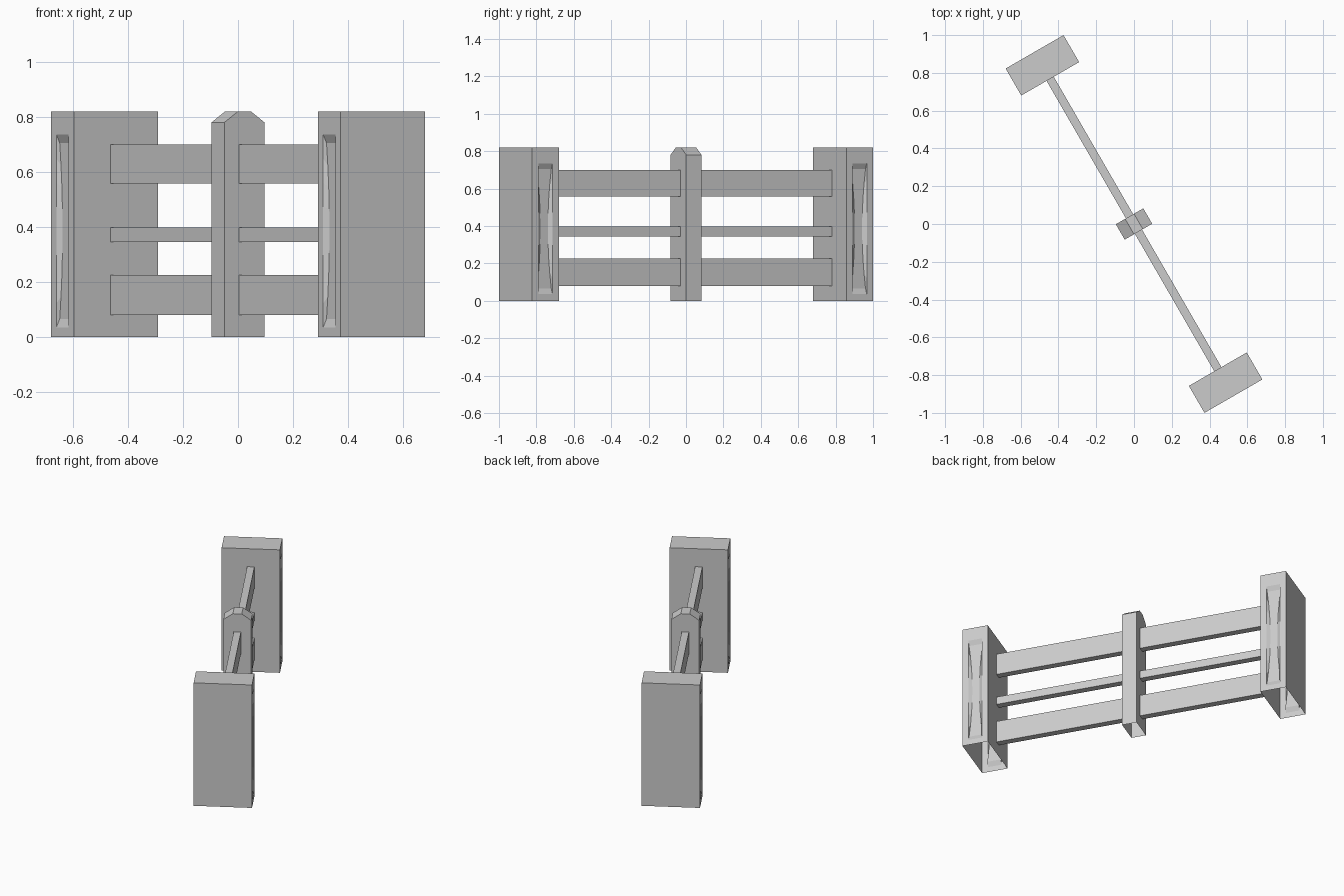
import bpy, bmesh, math

if "Cube" in bpy.data.objects:
    bpy.data.objects.remove(bpy.data.objects["Cube"])

ANGLE = math.radians(-60)      # fence runs diagonally across the ground plan
H = 0.82


def finish(name, bm, x=0.0):
    """Weld, fix normals, rotate the part onto the diagonal fence line."""
    bmesh.ops.remove_doubles(bm, verts=bm.verts, dist=1e-5)
    bmesh.ops.recalc_face_normals(bm, faces=bm.faces)
    me = bpy.data.meshes.new(name)
    bm.to_mesh(me)
    bm.free()
    ob = bpy.data.objects.new(name, me)
    ob.rotation_euler.z = ANGLE
    ob.location = (x * math.cos(ANGLE), x * math.sin(ANGLE), 0)
    bpy.context.collection.objects.link(ob)
    return ob


def face(bm, pts):
    bm.faces.new([bm.verts.new(p) for p in pts])


def recessed_end(bm, hx, y, n=8):
    """End wall with an hourglass-shaped recessed panel."""
    half, depth, pinch = 0.044, 0.014, 0.021
    yi = y - math.copysign(depth, y)
    rim, floor = [], []
    for i in range(n + 1):
        t = i / n
        rim.append((half, y, 0.035 + 0.70 * t))
        floor.append((half - pinch * (1 - (2 * t - 1) ** 2), yi, 0.065 + 0.64 * t))
    flip = lambda p, s: (p[0] * s, p[1], p[2])
    for s in (-1, 1):
        r = [flip(p, s) for p in rim]
        f = [flip(p, s) for p in floor]
        face(bm, [(s * hx, y, H), (s * hx, y, 0)] + r)       # frame side
        for i in range(n):                                   # curved side wall
            face(bm, [r[i], r[i + 1], f[i + 1], f[i]])
    for i in range(n):                                       # panel floor
        face(bm, [floor[i], floor[i + 1], flip(floor[i + 1], -1), flip(floor[i], -1)])
    for k, z in ((0, 0), (-1, H)):                           # sloped ends and frame
        face(bm, [rim[k], floor[k], flip(floor[k], -1), flip(rim[k], -1)])
        face(bm, [(hx, y, z), rim[k], flip(rim[k], -1), (-hx, y, z)])


def pillar(name, x):
    """Hollow end block, open underneath."""
    hx, hy = 0.0825, 0.177
    bm = bmesh.new()
    for s in (-1, 1):
        face(bm, [(s * hx, -hy, 0), (s * hx, hy, 0), (s * hx, hy, H), (s * hx, -hy, H)])
        recessed_end(bm, hx, s * hy)
    face(bm, [(-hx, -hy, H), (hx, -hy, H), (hx, hy, H), (-hx, hy, H)])
    finish(name, bm, x)


def middle_post():
    """Post with a chamfered top, open underneath."""
    a = 0.047
    prof = [(-0.084, 0), (-0.084, 0.78), (-0.027, H), (0.027, H), (0.084, 0.78), (0.084, 0)]
    bm = bmesh.new()
    for s in (-1, 1):
        face(bm, [(s * a, y, z) for y, z in prof])
    for (y0, z0), (y1, z1) in zip(prof, prof[1:]):
        face(bm, [(-a, y0, z0), (a, y0, z0), (a, y1, z1), (-a, y1, z1)])
    finish("middle_post", bm)


def rail(name, x0, x1, z0, z1):
    """Open-ended plank between the post and an end pillar."""
    t = 0.022
    ring = [(-t, z0), (t, z0), (t, z1), (-t, z1)]
    bm = bmesh.new()
    for i in range(4):
        (ya, za), (yb, zb) = ring[i], ring[(i + 1) % 4]
        face(bm, [(x0, ya, za), (x1, ya, za), (x1, yb, zb), (x0, yb, zb)])
    finish(name, bm)


# End pillars, centre post and the three rails on each side
middle_post()
for side, s in (("back", -1), ("front", 1)):
    pillar(side + "_pillar", s * 0.97)
    for label, z0, z1 in (("lower", 0.08, 0.225), ("middle", 0.345, 0.397), ("upper", 0.557, 0.70)):
        rail(f"{side}_{label}_rail", s * 0.047, s * 0.8875, z0, z1)
